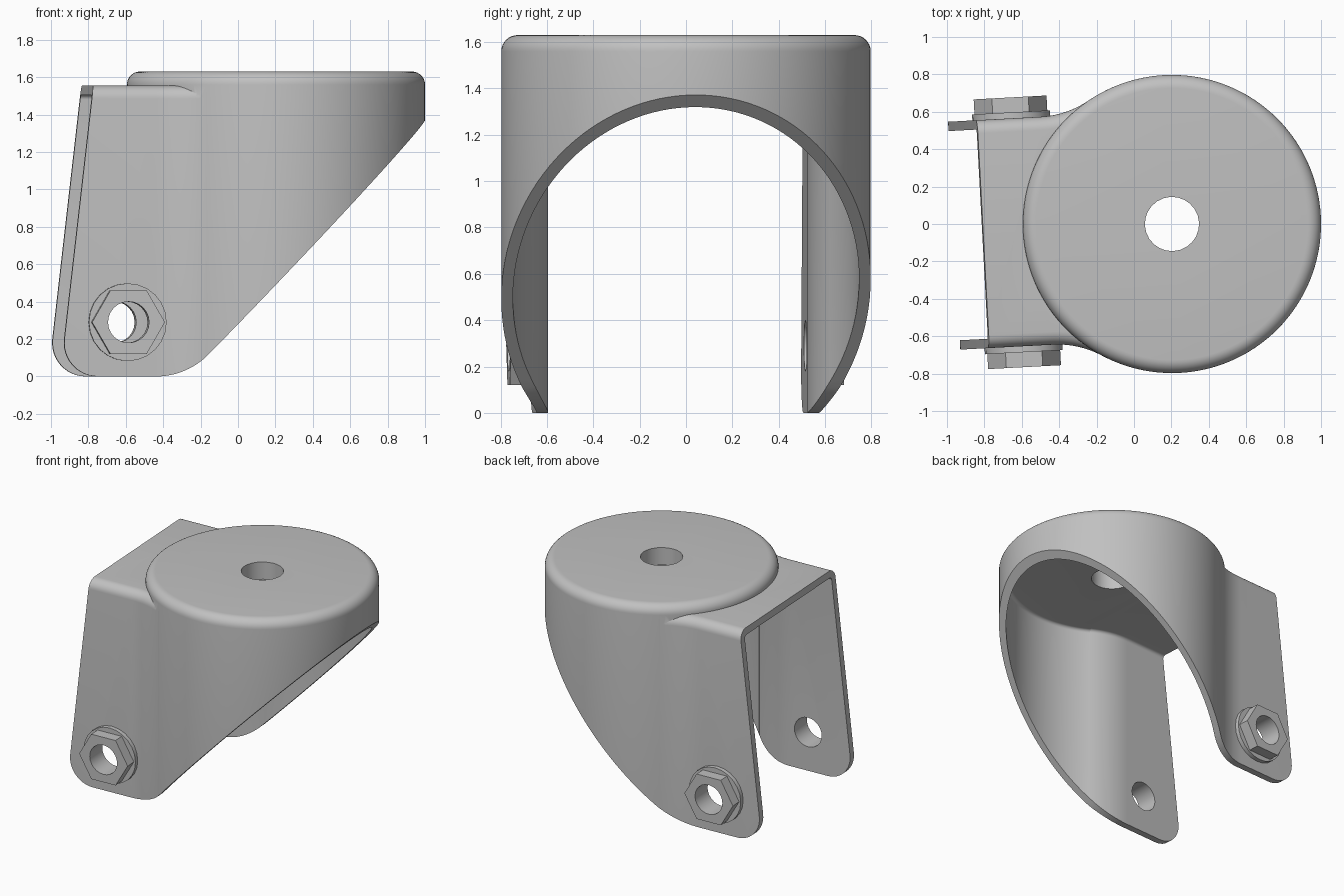
import bpy, bmesh
from math import sin, cos, pi, sqrt, radians, atan2, tan
from mathutils import Matrix, Vector

cube = bpy.data.objects.get("Cube")
if cube:
    bpy.data.objects.remove(cube)

R, PLATE, FIL, WALL = 0.797, 0.61, 0.5, 0.05   # drum radius, plate offset, blend radius, sheet thickness
AXLE_U, AXLE_Z = -0.828, 0.29
PLACE = Matrix.Translation((0.203, 0, 0)) @ Matrix.Rotation(radians(3.07), 4, 'Z')

steel = bpy.data.materials.new("grey_steel")
steel.use_nodes = True
steel.diffuse_color = (0.53, 0.53, 0.53, 1)
steel.node_tree.nodes["Principled BSDF"].inputs["Base Color"].default_value = (0.53, 0.53, 0.53, 1)


def loft(name, rings):
    """Closed solid through matching rings of points."""
    bm = bmesh.new()
    loops = [[bm.verts.new(p) for p in ring] for ring in rings]
    n = len(loops[0])
    for a, b in zip(loops, loops[1:]):
        for i in range(n):
            j = (i + 1) % n
            bm.faces.new((a[i], a[j], b[j], b[i]))
    bm.faces.new(loops[0])
    bm.faces.new(loops[-1])
    bmesh.ops.recalc_face_normals(bm, faces=bm.faces)
    mesh = bpy.data.meshes.new(name)
    bm.to_mesh(mesh)
    bm.free()
    obj = bpy.data.objects.new(name, mesh)
    bpy.context.collection.objects.link(obj)
    mesh.materials.append(steel)
    return obj


def combine(target, other, operation):
    mod = target.modifiers.new(operation, 'BOOLEAN')
    mod.operation, mod.solver, mod.object = operation, 'EXACT', other
    bpy.ops.object.select_all(action='DESELECT')
    bpy.context.view_layer.objects.active = target
    target.select_set(True)
    bpy.ops.object.modifier_apply(modifier=mod.name)
    bpy.data.objects.remove(other)


def rounded_steps(bottom, top, radius, steps=8):
    """Height and inward offset for a wall with a rounded top rim."""
    yield bottom, 0
    for i in range(steps + 1):
        a = pi / 2 * i / steps
        yield top - radius + radius * sin(a), radius * (1 - cos(a))


def circle(radius, z, n):
    return [Vector((radius * cos(2 * pi * i / n), radius * sin(2 * pi * i / n), z)) for i in range(n)]


def drum(name, inset, bottom, top, radius):
    return loft(name, [circle(R - inset - d, z, 128) for z, d in rounded_steps(bottom, top, radius)])


def saddle_ring(d, z):
    """Straight legs that flare into the drum with a concave blend."""
    cv = PLATE + FIL
    cu = -sqrt((R + FIL) ** 2 - cv ** 2)
    side = [(-1.5, PLATE - d)]
    for i in range(15):
        a = atan2(-cu, cv) * i / 14
        side.append((cu + (FIL + d) * sin(a), cv - (FIL + d) * cos(a)))
    side.append((side[-1][0] * 0.85, side[-1][1] * 0.85))
    return [Vector((u, v, z)) for u, v in side] + [Vector((u, -v, z)) for u, v in reversed(side)]


def saddle(name, inset, bottom, top, radius):
    return loft(name, [saddle_ring(inset + d, z) for z, d in rounded_steps(bottom, top, radius)])


def fillet(prev, corner, nxt, radius, steps=12):
    """Round one corner of a profile."""
    p, c, n = Vector(prev), Vector(corner), Vector(nxt)
    a, b = (p - c).normalized(), (n - c).normalized()
    half = a.angle(b) / 2
    centre = c + (a + b).normalized() * radius / sin(half)
    reach = radius / tan(half)
    s, e = (c + a * reach - centre).normalized(), (c + b * reach - centre).normalized()
    return [centre + s.slerp(e, i / steps) * radius for i in range(steps + 1)]


def rod(name, spans, n):
    """Prism along the axle; spans are (radius, position) pairs."""
    return loft(name, [[Vector((AXLE_U + p.x, v, AXLE_Z + p.y)) for p in circle(r, 0, n)] for r, v in spans])


# Sheet metal shell: drum plus saddle, hollowed
fork = drum("fork_housing", 0, -0.2, 1.63, 0.07)
combine(fork, saddle("saddle_solid", 0, -0.2, 1.555, 0.07), 'UNION')
hollow = drum("hollow", WALL, -0.3, 1.5, 0.025)
combine(hollow, saddle("saddle_hollow", WALL, -0.35, 1.505, 0.025), 'UNION')
combine(fork, hollow, 'DIFFERENCE')

# Side outline: slanted rear edge, rounded foot, sloping front cut
top_rear, foot_rear, foot_front, top_front = (-0.982, 1.8), (-1.188, 0), (-0.51, 0), (1.2, 1.795)
outline = [Vector(top_rear)]
outline += fillet(top_rear, foot_rear, foot_front, 0.18)
outline += fillet(foot_rear, foot_front, top_front, 0.38)
outline += [Vector(top_front), Vector((1.2, 1.8))]
combine(fork, loft("outline", [[Vector((p.x, v, p.y)) for p in outline] for v in (-1.2, 1.2)]), 'INTERSECT')

# Stem hole and axle holes
combine(fork, loft("stem_hole", [circle(0.145, z, 24) for z in (1.4, 1.8)]), 'DIFFERENCE')
combine(fork, rod("axle_hole", [(0.11, -1), (0.11, 1)], 24), 'DIFFERENCE')
parts = [fork]

# Washer and hex nut on the outside of each leg
for label, s in (("right", -1), ("left", 1)):
    washer = rod(label + "_washer", [(0.208, s * PLATE), (0.208, s * 0.642)], 24)
    nut = rod(label + "_hex_nut", [(0.195, s * 0.642), (0.195, s * 0.722)], 6)
    for part in (washer, nut):
        combine(part, rod("bore", [(0.11, -1), (0.11, 1)], 24), 'DIFFERENCE')
        parts.append(part)

# Smooth shading with crisp edges, then final placement
for obj in parts:
    bpy.ops.object.select_all(action='DESELECT')
    bpy.context.view_layer.objects.active = obj
    obj.select_set(True)
    bpy.ops.object.shade_smooth_by_angle(angle=radians(30))
    obj.matrix_world = PLACE
